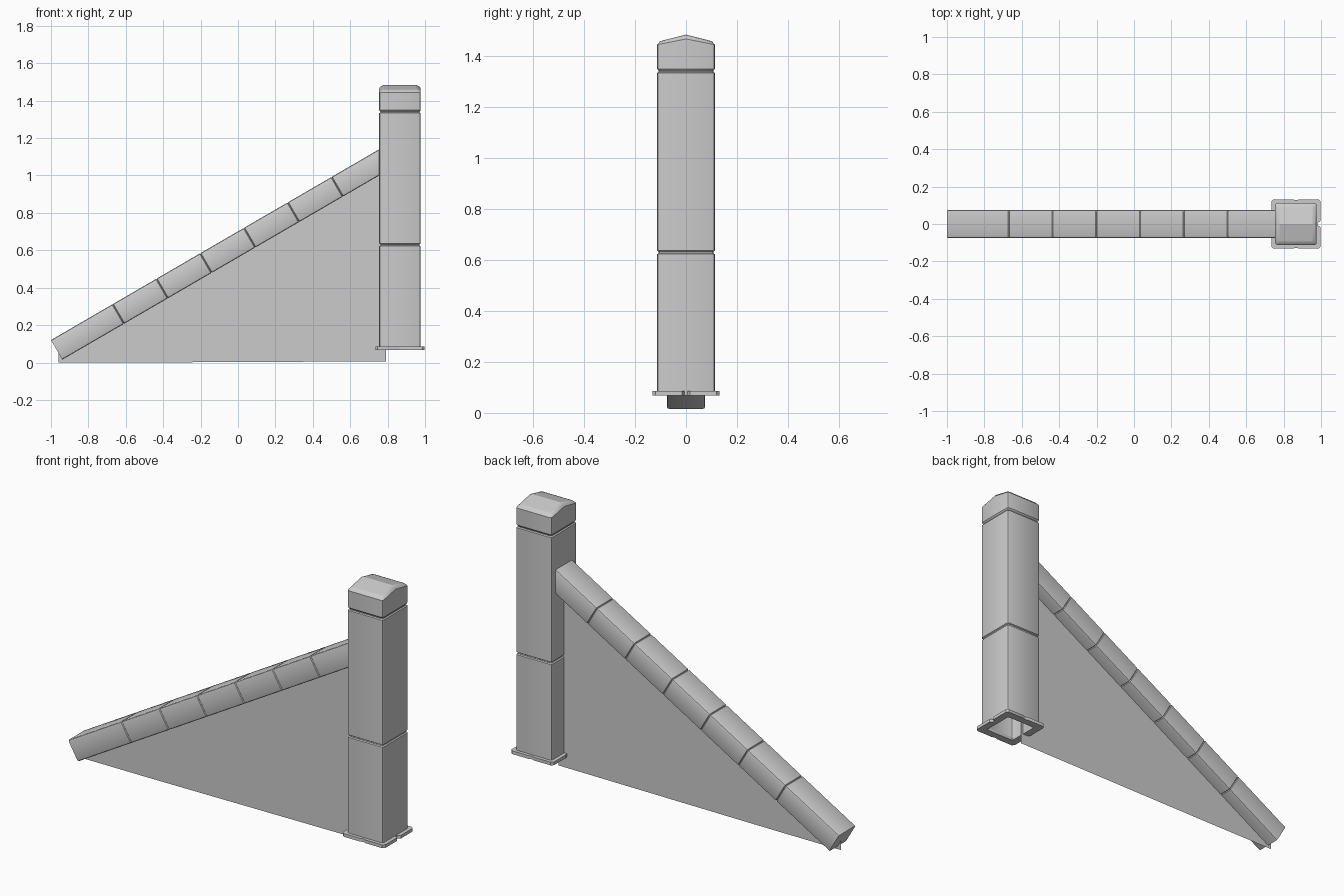
import bpy, bmesh
from math import sin, cos, pi, atan2
from mathutils import Vector

if "Cube" in bpy.data.objects:
    bpy.data.objects.remove(bpy.data.objects["Cube"])

CX = 0.866  # post centre


def finish(name, bm, smooth=True):
    bmesh.ops.recalc_face_normals(bm, faces=bm.faces)
    me = bpy.data.meshes.new(name)
    bm.to_mesh(me)
    bm.free()
    ob = bpy.data.objects.new(name, me)
    bpy.context.collection.objects.link(ob)
    if smooth:
        bpy.ops.object.select_all(action='DESELECT')
        ob.select_set(True)
        bpy.context.view_layer.objects.active = ob
        bpy.ops.object.shade_smooth_by_angle(angle=0.5)
    return ob


def rounded(hx, hy, r):
    """Rounded rectangle outline with extra points on the y = 0 line."""
    pts = []
    for k, (sx, sy) in enumerate([(1, 1), (-1, 1), (-1, -1), (1, -1)]):
        for j in range(3):
            a = (k + j / 2) * pi / 2
            pts.append((sx * (hx - r) + r * cos(a), sy * (hy - r) + r * sin(a)))
        if k == 1:
            pts.append((-hx, 0))
    return pts + [(hx, 0)]


def loft(name, rings, cap_start=True, cap_end=True, closed=False):
    bm = bmesh.new()
    loops = [[bm.verts.new(p) for p in ring] for ring in rings]
    pairs = list(zip(loops, loops[1:]))
    if closed:
        pairs.append((loops[-1], loops[0]))
    for a, b in pairs:
        for i in range(len(a)):
            j = (i + 1) % len(a)
            bm.faces.new((a[i], a[j], b[j], b[i]))
    if cap_start:
        bm.faces.new(loops[0])
    if cap_end:
        bm.faces.new(loops[-1])
    return finish(name, bm)


def post_ring(z, inset=0.0, r=0.012, slope=0.0):
    return [(CX + x, y, z - slope * abs(y))
            for x, y in rounded(0.111 - inset, 0.113 - inset, r)]


# Hollow post: inner wall downwards, then outer wall up with V grooves
profile = [(1.30, 0.022), (0.08, 0.022), (0.08, 0), (0.622, 0), (0.626, 0.006),
           (0.632, 0.006), (0.636, 0), (1.333, 0), (1.337, 0.006), (1.345, 0.006)]
loft("post", [post_ring(z, d) for z, d in profile])

# Cap with a low gabled and bevelled top, split along the ridge
rings = [post_ring(1.341, 0.006), post_ring(1.349), post_ring(1.466, 0, 0.012, 0.2),
         post_ring(1.478, 0.010, 0.012, 0.22), post_ring(1.483, 0.022, 0.012, 0.25)]
cap = loft("post_cap", rings, cap_end=False)
bm = bmesh.new()
bm.from_mesh(cap.data)
rim = [v for v in bm.verts if any(e.is_boundary for e in v.link_edges)]
for s in (1, -1):
    side = [v for v in rim if v.co.y * s > -1e-5]
    side.sort(key=lambda v: atan2(v.co.y * s, v.co.x - CX))
    bm.faces.new(side)
bmesh.ops.recalc_face_normals(bm, faces=bm.faces)
bm.to_mesh(cap.data)
bm.free()

# Base flange: open frame with a small notch in the middle of each side
outer, inner = [], []
for k in range(4):
    h, depth = 0.132, (0.018 if k == 0 else 0.005)
    side = [(h, -h + 0.012), (h, -0.016), (h - depth, -0.006),
            (h - depth, 0.006), (h, 0.016), (h, h - 0.012)]
    for x, y in side:
        iy = max(-0.089, min(0.089, y))
        if abs(y) > 0.1:
            iy = 0.085 if y > 0 else -0.085
        for lst, (px, py) in ((outer, (x, y)), (inner, (0.089, iy))):
            for _ in range(k):
                px, py = -py, px
            lst.append((CX + px, py))
loft("base_flange", [[(x, y, z) for x, y in pts] for pts, z in
                     ((inner, 0.068), (outer, 0.068), (outer, 0.086), (inner, 0.086))],
     False, False, True)

# Sloping rail with block seams; its top end is cut upright against the post
ang = atan2(1.14 - 0.12, 1.755)
u = Vector((cos(ang), 0, sin(ang)))
n = Vector((-sin(ang), 0, cos(ang)))
W, T = 0.075, 0.121
top_start = Vector((-1, 0, 0.12))


def rail_ring(s, inset=0.0, end_x=None):
    pts = []
    for t, y in rounded(T / 2 - inset, W - inset, 0.010):
        base = top_start + n * (t - T / 2) + Vector((0, y, 0))
        d = s if end_x is None else (end_x - base.x) / u.x
        pts.append(base + u * d)
    return pts


rings = [rail_ring(0)]
for i in range(6):
    s = (0.33 + 0.234 * i) / u.x
    rings += [rail_ring(s - 0.004), rail_ring(s, 0.004), rail_ring(s + 0.004)]
rings.append(rail_ring(0, 0, 0.765))
loft("sloping_rail", rings)

# Thin infill sheet under the rail
bm = bmesh.new()
bm.faces.new([bm.verts.new((x, 0, z)) for x, z in
              ((-0.96, 0), (-0.54, 0), (0.79, 0.006), (0.79, 1.06), (-0.96, 0.05))])
finish("infill_panel", bm, False)
